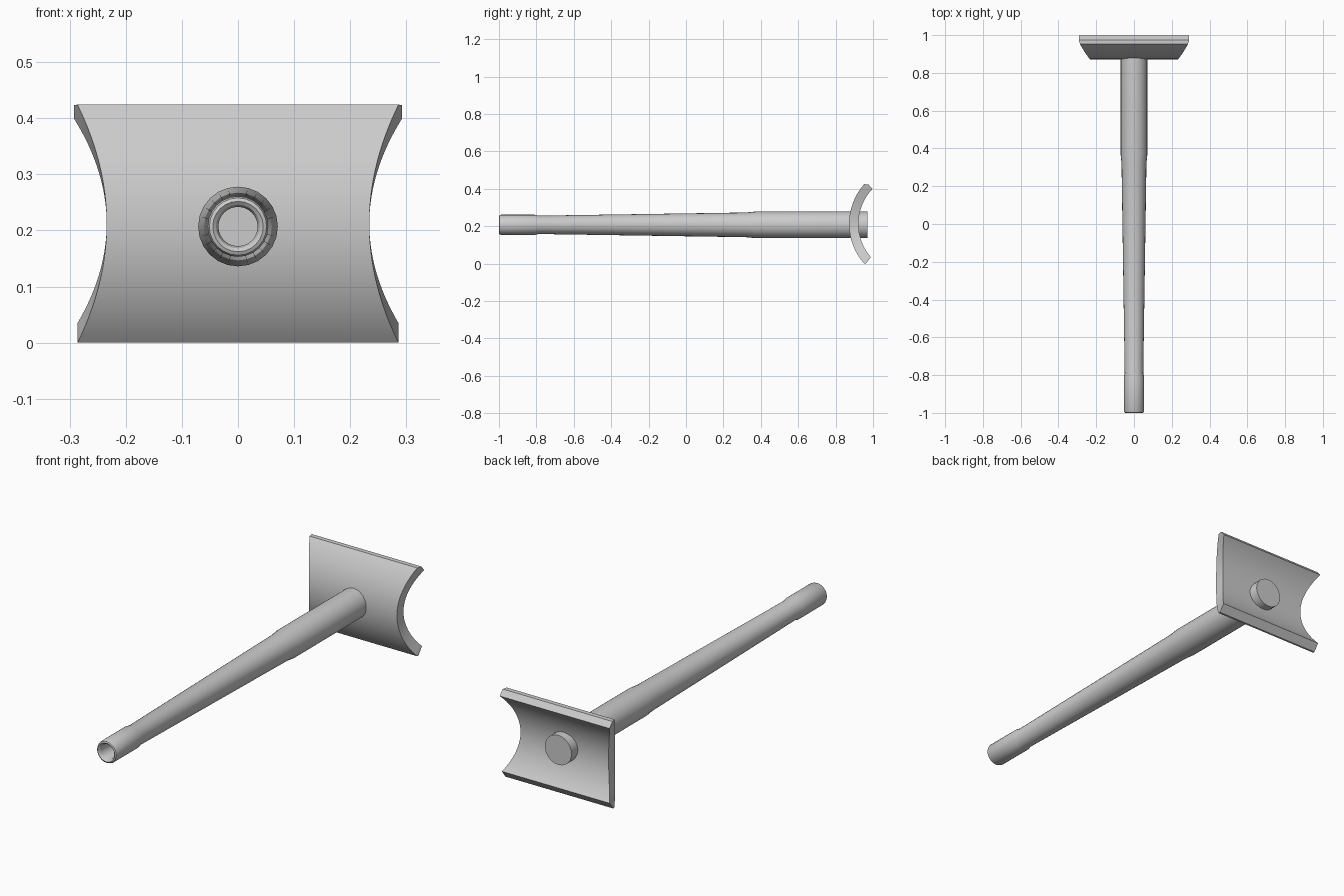
import bpy, bmesh, math

if "Cube" in bpy.data.objects:
    bpy.data.objects.remove(bpy.data.objects["Cube"])

ZC = 0.207  # height of the handle axis

grey = bpy.data.materials.new("light grey")
grey.diffuse_color = (0.6, 0.6, 0.6, 1)
grey.use_nodes = True
grey.node_tree.nodes["Principled BSDF"].inputs["Base Color"].default_value = grey.diffuse_color


def finish(bm, name, angle):
    bmesh.ops.recalc_face_normals(bm, faces=bm.faces)
    me = bpy.data.meshes.new(name)
    bm.to_mesh(me)
    bm.free()
    ob = bpy.data.objects.new(name, me)
    me.materials.append(grey)
    bpy.context.collection.objects.link(ob)
    bpy.context.view_layer.objects.active = ob
    ob.select_set(True)
    bpy.ops.object.shade_smooth_by_angle(angle=math.radians(angle))
    ob.select_set(False)


def lathe(name, profile, sides):
    """Closed solid turned around the y axis from (y, radius) pairs."""
    bm = bmesh.new()
    rings = []
    for y, r in profile:
        rings.append([bm.verts.new((r * math.cos(a), y, ZC + r * math.sin(a)))
                      for a in (2 * math.pi * i / sides for i in range(sides))])
    for a, b in zip(rings, rings[1:]):
        for i in range(sides):
            j = (i + 1) % sides
            bm.faces.new((a[i], a[j], b[j], b[i]))
    bm.faces.new(rings[0])
    bm.faces.new(rings[-1])
    finish(bm, name, 25)


# Tapered handle: bore floor, bore, rounded rim, grip, taper, thick end
lathe("handle", [
    (-0.90, 0.035), (-0.985, 0.035), (-0.995, 0.039), (-1.0, 0.045),
    (-0.997, 0.051), (-0.99, 0.054), (-0.81, 0.054), (-0.79, 0.049),
    (0.32, 0.066), (0.37, 0.071), (0.97, 0.071)], 24)

# Curved plate: arc cross-section with blunted lips and concave side ends
CY, CZ, R_OUT, R_IN, STEPS = 1.192, 0.212, 0.32, 0.27, 28


def arc(radius, a0, a1):
    pts = []
    for i in range(STEPS + 1):
        a = math.radians(a0 + (a1 - a0) * i / STEPS)
        pts.append((CY - radius * math.cos(a), CZ + radius * math.sin(a)))
    return pts


def half_width(z, span):
    return 0.234 + 0.058 * ((z - CZ) / span) ** 2


outer = [(half_width(z, 0.224), y, z) for y, z in arc(R_OUT, -41.5, 41.5)]
inner = [(half_width(z, 0.187), y, z) for y, z in arc(R_IN, -41, 43.8)]
low_lip = (inner[0][0], 0.962, 0.0)
top_lip = (inner[-1][0], 0.975, 0.424)

bm = bmesh.new()
loops = []
for s in (-1, 1):
    loops.append([[bm.verts.new((s * x, y, z)) for x, y, z in row]
                  for row in (outer, inner, [low_lip, top_lip])])
(ol, il, ll), (orr, ir, lr) = loops
for i in range(STEPS):
    bm.faces.new((ol[i], ol[i + 1], orr[i + 1], orr[i]))
    bm.faces.new((il[i], il[i + 1], ir[i + 1], ir[i]))
    for o, n in ((ol, il), (orr, ir)):
        bm.faces.new((o[i], o[i + 1], n[i + 1], n[i]))
for end, k in ((0, 0), (-1, 1)):
    bm.faces.new((ol[end], orr[end], lr[k], ll[k]))
    bm.faces.new((ll[k], lr[k], ir[end], il[end]))
    bm.faces.new((ol[end], ll[k], il[end]))
    bm.faces.new((orr[end], lr[k], ir[end]))
finish(bm, "curved_plate", 25)
